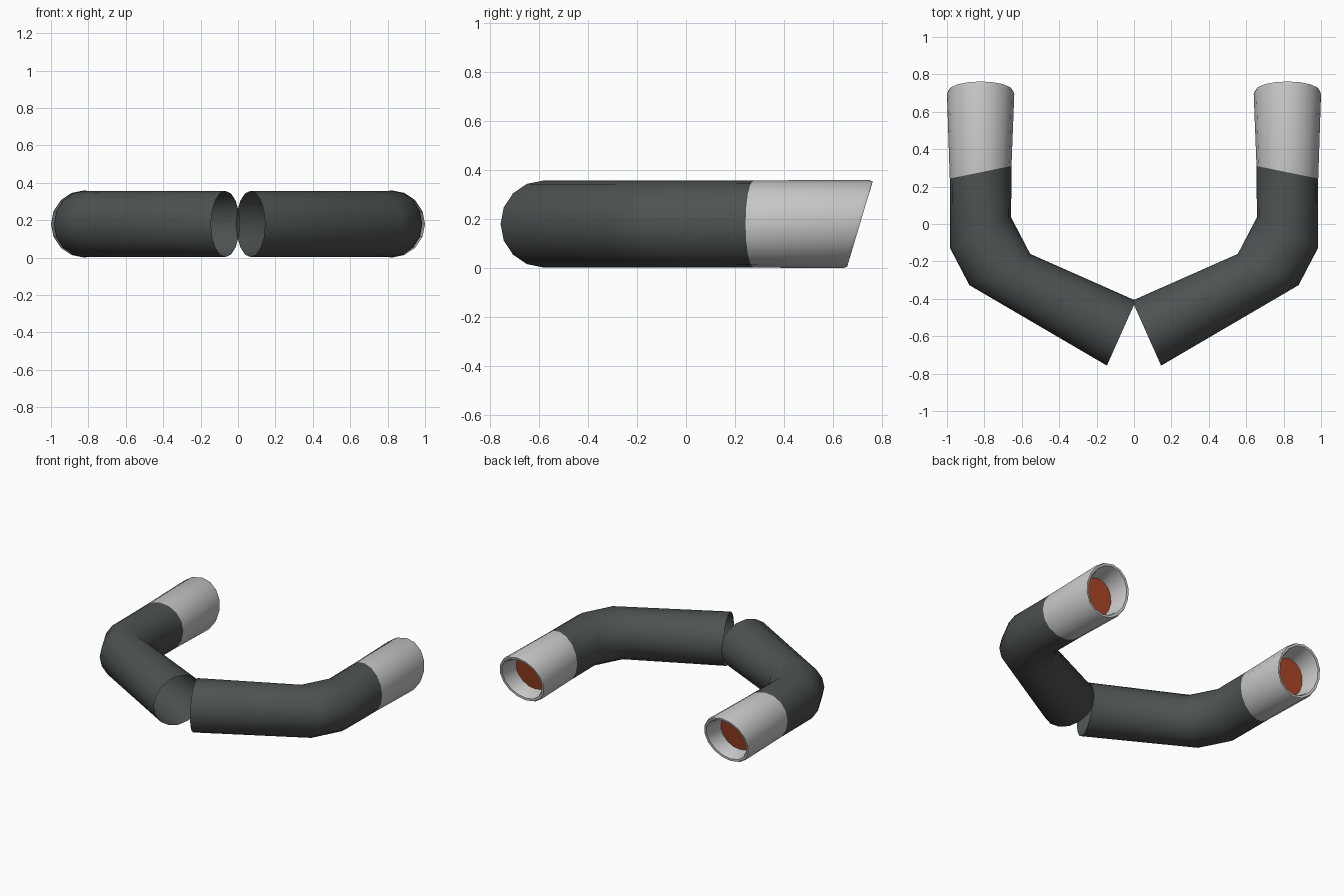
import bpy, bmesh, math
from mathutils import Vector

if "Cube" in bpy.data.objects:
    bpy.data.objects.remove(bpy.data.objects["Cube"])

SIDES = 16


def material(name, rgb):
    m = bpy.data.materials.new(name)
    m.diffuse_color = (*rgb, 1)
    m.use_nodes = True
    m.node_tree.nodes["Principled BSDF"].inputs["Base Color"].default_value = m.diffuse_color
    return m


dark = material("dark steel", (0.075, 0.085, 0.085))
light = material("light metal", (0.58, 0.58, 0.58))
rust = material("rust orange", (0.42, 0.065, 0.022))


def ring(inner, outer, rz, shear=0.0):
    """Ellipse through two plan points, with height radius rz and a top tilt in y."""
    a, b = Vector((*inner, 0.18)), Vector((*outer, 0.18))
    c, h = (a + b) / 2, (b - a) / 2
    up = Vector((0, shear, rz))
    return [c + h * math.cos(t) + up * math.sin(t)
            for t in (2 * math.pi * i / SIDES for i in range(SIDES))]


def tip_ring(r, y, shear):
    return ring((0.82 - r, y), (0.82 + r, y), r, shear)


def loft(name, rings, mat, cap=False):
    bm = bmesh.new()
    loops = [[bm.verts.new(p) for p in r] for r in rings]
    for a, b in zip(loops, loops[1:]):
        for i in range(SIDES):
            j = (i + 1) % SIDES
            bm.faces.new((a[j], a[i], b[i], b[j]))
    if cap:
        bm.faces.new(loops[0][::-1])
    me = bpy.data.meshes.new(name)
    bm.to_mesh(me)
    bm.free()
    ob = bpy.data.objects.new(name, me)
    bpy.context.collection.objects.link(ob)
    me.materials.append(mat)
    # the left pipe is a mirror copy
    mod = ob.modifiers.new("mirror", 'MIRROR')
    mod.use_mirror_merge = False
    bpy.ops.object.select_all(action='DESELECT')
    ob.select_set(True)
    bpy.context.view_layer.objects.active = ob
    bpy.ops.object.shade_smooth_by_angle(angle=math.radians(42))
    return ob


# bent pipe, open where the two halves meet
loft("bent_pipe", [
    ring((-0.01, -0.41), (0.145, -0.757), 0.177),
    ring((0.555, -0.16), (0.88, -0.327), 0.177),
    ring((0.657, 0.035), (0.983, -0.13), 0.177),
    ring((0.655, 0.31), (0.985, 0.243), 0.178),
], dark)

# tip with slanted rolled lip and recessed bore
loft("tailpipe_tip", [
    ring((0.655, 0.31), (0.985, 0.243), 0.178),
    tip_ring(0.18, 0.695, 0.052),
    tip_ring(0.174, 0.71, 0.052),
    tip_ring(0.158, 0.708, 0.05),
    tip_ring(0.149, 0.69, 0.046),
    tip_ring(0.13, 0.585, 0.03),
], light)

# coloured disc closing the bore
loft("bore_disc", [
    tip_ring(0.02, 0.585, 0.0046),
    tip_ring(0.13, 0.585, 0.03),
], rust)
bpy.data.objects["bore_disc"].data.clear_geometry()
me = bpy.data.objects["bore_disc"].data
me.from_pydata(tip_ring(0.13, 0.585, 0.03), [], [list(range(SIDES))[::-1]])
me.update()
